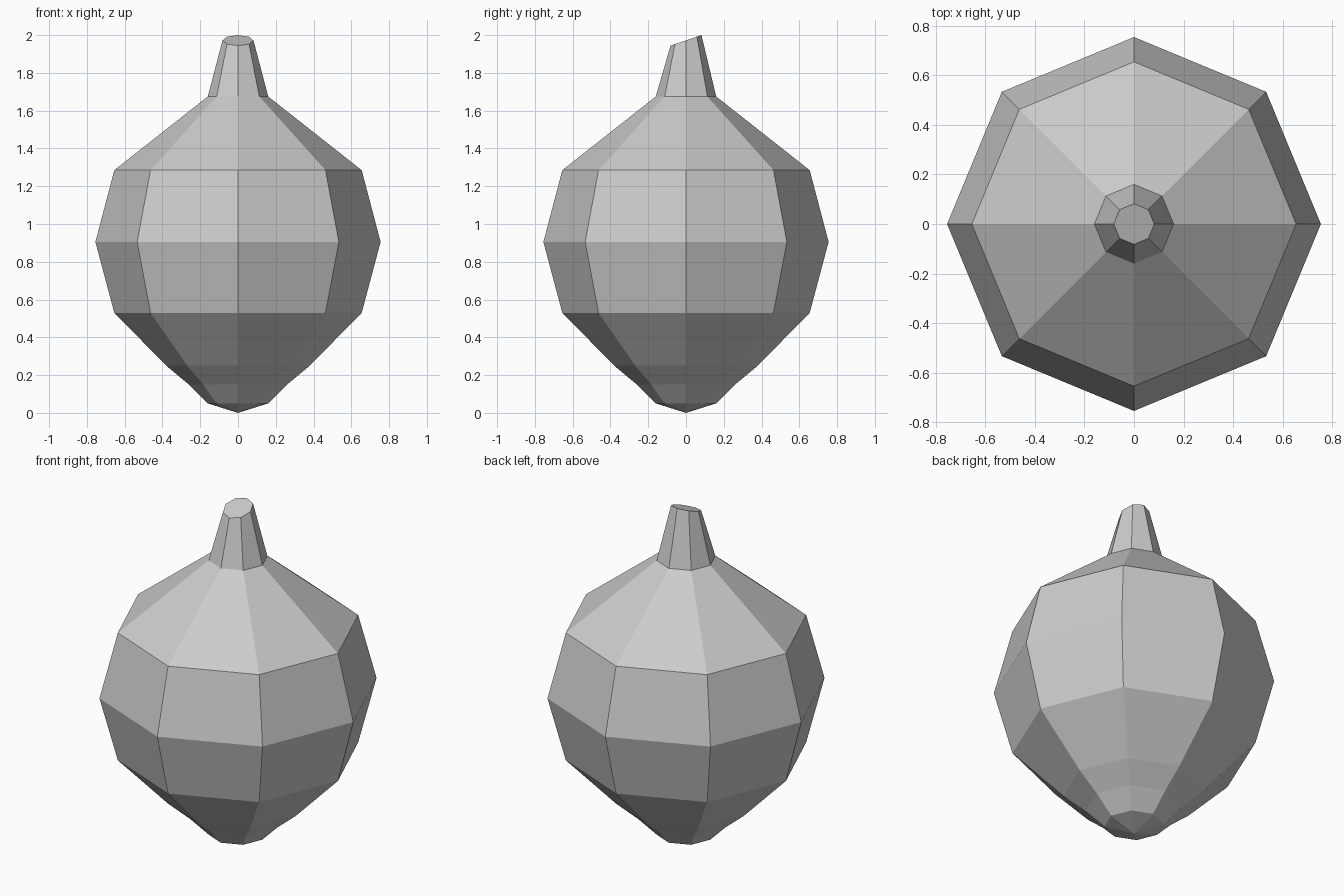
import bpy, bmesh
from math import cos, sin, pi

SIDES = 8

cube = bpy.data.objects.get("Cube")
if cube:
    bpy.data.objects.remove(cube, do_unlink=True)

grey = bpy.data.materials.new("light_grey")
grey.use_nodes = True
colour = (0.6, 0.6, 0.6, 1.0)
grey.diffuse_color = colour
grey.node_tree.nodes["Principled BSDF"].inputs["Base Color"].default_value = colour


def ring(bm, radius, height, slant=0.0):
    """Ring of vertices, tilted up towards the back by slant."""
    verts = []
    for i in range(SIDES):
        a = 2 * pi * i / SIDES
        y = radius * sin(a)
        verts.append(bm.verts.new((radius * cos(a), y, height + slant * y)))
    return verts


def bridge(bm, low, high):
    for i in range(SIDES):
        j = (i + 1) % SIDES
        bm.faces.new((low[i], low[j], high[j], high[i]))


def finish(bm, name):
    bmesh.ops.recalc_face_normals(bm, faces=bm.faces)
    mesh = bpy.data.meshes.new(name)
    bm.to_mesh(mesh)
    bm.free()
    mesh.materials.append(grey)
    obj = bpy.data.objects.new(name, mesh)
    bpy.context.scene.collection.objects.link(obj)


# Faceted bulb, closed at the bottom by a shallow point
profile = [(0.16, 0.05), (0.26, 0.15), (0.38, 0.25), (0.655, 0.53),
           (0.755, 0.905), (0.655, 1.285), (0.16, 1.675)]
bm = bmesh.new()
rings = [ring(bm, r, z) for r, z in profile]
for low, high in zip(rings, rings[1:]):
    bridge(bm, low, high)
tip = bm.verts.new((0, 0, 0))
for i in range(SIDES):
    bm.faces.new((tip, rings[0][(i + 1) % SIDES], rings[0][i]))

# Tapered stem with a slanted cut, joined to the bulb
cut = ring(bm, 0.082, 1.972, slant=0.34)
bridge(bm, rings[-1], cut)
bm.faces.new(cut)
finish(bm, "bulb_with_stem")
